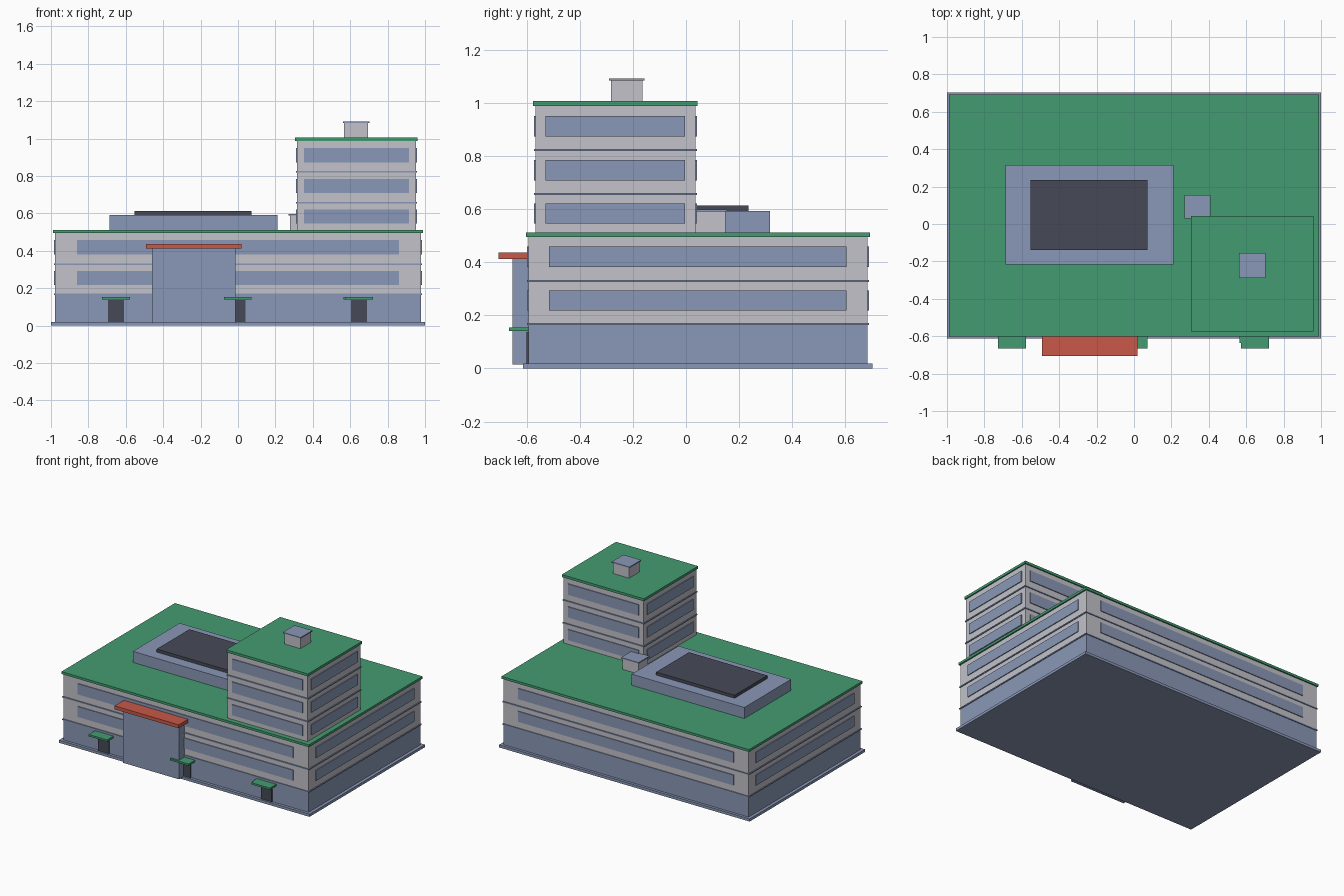
import bpy
import bmesh

cube = bpy.data.objects.get("Cube")
if cube:
    bpy.data.objects.remove(cube, do_unlink=True)


def material(name, rgb):
    """Flat colour given as sRGB bytes, stored as linear."""
    lin = [((c / 255 + 0.055) / 1.055) ** 2.4 for c in rgb] + [1.0]
    m = bpy.data.materials.new(name)
    m.use_nodes = True
    m.diffuse_color = lin
    m.node_tree.nodes["Principled BSDF"].inputs["Base Color"].default_value = lin
    return m


BLUE = material("slate blue", (138, 152, 183))
GREY = material("wall grey", (194, 194, 202))
GREEN = material("roof green", (68, 156, 113))
RED = material("canopy red", (200, 89, 72))
DARK = material("charcoal", (70, 74, 87))


def box(name, mat, x, y, z):
    """Box from its (low, high) extents along each axis."""
    bm = bmesh.new()
    bmesh.ops.create_cube(bm, size=1)
    for v in bm.verts:
        v.co = [r[0] if c < 0 else r[1] for c, r in zip(v.co, (x, y, z))]
    mesh = bpy.data.meshes.new(name)
    bm.to_mesh(mesh)
    bm.free()
    mesh.materials.append(mat)
    obj = bpy.data.objects.new(name, mesh)
    bpy.context.collection.objects.link(obj)
    return obj


def grow(r, d):
    return (r[0] - d, r[1] + d)


OUT = 0.006  # how far plates stand off the wall


def storeys(name, x, y, windows, bands, inset_x, inset_y):
    """Ribbon windows on all four sides and thin bands between floors."""
    for i, z in enumerate(windows):
        wx, wy = grow(x, -inset_x), grow(y, -inset_y)
        for side, k, s in (("low", 0, -1), ("high", 1, 1)):
            px = sorted((x[k] - s * 0.002, x[k] + s * OUT))
            py = sorted((y[k] - s * 0.002, y[k] + s * OUT))
            box(f"{name}_window_x_{side}_{i}", BLUE, px, wy, z)
            box(f"{name}_window_y_{side}_{i}", BLUE, wx, py, z)
    for i, z in enumerate(bands):
        box(f"{name}_band_{i}", BLUE, grow(x, OUT), grow(y, OUT), grow((z, z), 0.004))


# Main block
BX, BY = (-0.978, 0.978), (-0.593, 0.683)
box("plinth", BLUE, (-1, 1), (-0.613, 0.702), (0, 0.019))
box("ground_floor", BLUE, BX, BY, (0.019, 0.17))
box("upper_floors", GREY, BX, BY, (0.17, 0.495))
box("main_roof", GREEN, grow(BX, 0.01), grow(BY, 0.009), (0.495, 0.512))
storeys("main", BX, BY, [(0.218, 0.293), (0.381, 0.458)], [0.167, 0.329], 0.118, 0.078)

# Tower
TX, TY = (0.315, 0.952), (-0.567, 0.035)
box("tower", GREY, TX, TY, (0.512, 0.988))
box("tower_roof", GREEN, grow(TX, 0.009), grow(TY, 0.008), (0.988, 1.006))
storeys("tower", TX, TY, [(0.545, 0.621), (0.708, 0.785), (0.872, 0.95)],
        [0.657, 0.822], 0.037, 0.038)

# Rooftop structures
box("roof_hall", BLUE, (-0.687, 0.212), (-0.217, 0.316), (0.512, 0.592))
box("roof_hall_slab", DARK, (-0.553, 0.073), (-0.138, 0.236), (0.592, 0.614))
for name, x, y, z in (
    ("tower_hut", (0.568, 0.696), (-0.283, -0.163), (1.006, 1.083)),
    ("roof_hut", (0.277, 0.403), (0.036, 0.148), (0.512, 0.59)),
):
    box(name, GREY, x, y, z)
    box(name + "_lid", BLUE, grow(x, 0.007), grow(y, 0.007), (z[1], z[1] + 0.008))

# Main entrance
box("entrance_block", BLUE, (-0.46, -0.013), (-0.653, -0.593), (0.015, 0.412))
box("entrance_canopy", RED, (-0.492, 0.02), (-0.705, -0.593), (0.412, 0.437))

# Small doors with canopies
for i, cx in enumerate((-0.652, -0.002, 0.647)):
    box(f"door_{i}", DARK, (cx - 0.043, cx + 0.043), (-0.601, -0.593), (0.019, 0.137))
    box(f"door_canopy_{i}", GREEN, (cx - 0.074, cx + 0.074), (-0.666, -0.593), (0.14, 0.153))
box("door_canopy_ledge", GREEN, (0.563, 0.65), (-0.636, -0.593), (0.141, 0.152))
